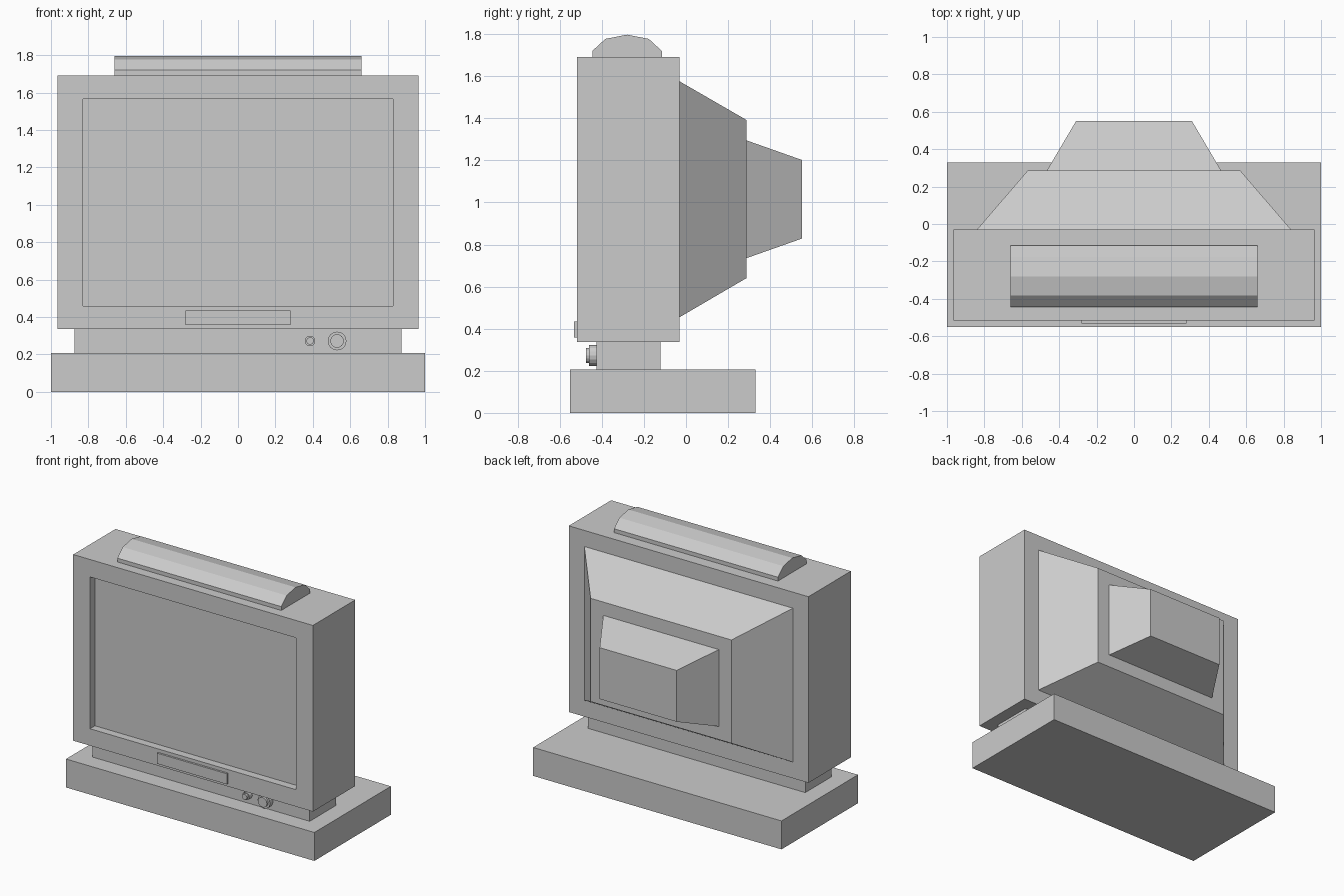
import bpy, bmesh, math

if "Cube" in bpy.data.objects:
    bpy.data.objects.remove(bpy.data.objects["Cube"])


def loft(name, sections):
    """Skin polygon sections (lists of 3D points) and cap both ends."""
    bm = bmesh.new()
    rings = [[bm.verts.new(p) for p in s] for s in sections]
    n = len(rings[0])
    for a, b in zip(rings, rings[1:]):
        for i in range(n):
            j = (i + 1) % n
            bm.faces.new((a[i], a[j], b[j], b[i]))
    bm.faces.new(rings[0][::-1])
    bm.faces.new(rings[-1])
    bmesh.ops.recalc_face_normals(bm, faces=bm.faces)
    mesh = bpy.data.meshes.new(name)
    bm.to_mesh(mesh)
    bm.free()
    ob = bpy.data.objects.new(name, mesh)
    bpy.context.collection.objects.link(ob)
    return ob


def rect(hx, z0, z1, y):
    return [(-hx, y, z0), (hx, y, z0), (hx, y, z1), (-hx, y, z1)]


def circle(x, z, r, y, n=16):
    return [(x + r * math.cos(2 * math.pi * i / n), y,
             z + r * math.sin(2 * math.pi * i / n)) for i in range(n)]


# stand and neck
loft("base", [rect(1.0, 0, 0.207, -0.55), rect(1.0, 0, 0.207, 0.33)])
loft("neck", [rect(0.875, 0.207, 0.337, -0.425), rect(0.875, 0.207, 0.337, -0.122)])

# cabinet with recessed screen
loft("cabinet", [rect(0.83, 0.46, 1.565, -0.46), rect(0.83, 0.46, 1.565, -0.517),
                 rect(0.965, 0.337, 1.692, -0.517), rect(0.965, 0.337, 1.692, -0.03)])

# tapered picture tube housing at the back
loft("rear_housing", [rect(0.84, 0.455, 1.575, -0.03), rect(0.567, 0.64, 1.392, 0.287)])
loft("rear_cap", [rect(0.465, 0.735, 1.295, 0.287), rect(0.31, 0.828, 1.202, 0.55)])

# front control flap
loft("front_panel", [rect(0.282, 0.358, 0.435, -0.531), rect(0.282, 0.358, 0.435, -0.517)])

# faceted top bar
profile = [(-0.445, 1.692), (-0.445, 1.72), (-0.383, 1.777), (-0.28, 1.797),
           (-0.177, 1.777), (-0.115, 1.72), (-0.115, 1.692)]
loft("top_bar", [[(x, y, z) for y, z in profile] for x in (-0.66, 0.66)])

# stepped knobs
for name, x, r, r2 in (("small_knob", 0.385, 0.028, 0.02), ("large_knob", 0.53, 0.05, 0.036)):
    loft(name, [circle(x, 0.272, r, -0.425), circle(x, 0.272, r, -0.46),
                circle(x, 0.272, r2, -0.46), circle(x, 0.272, r2, -0.476)])
